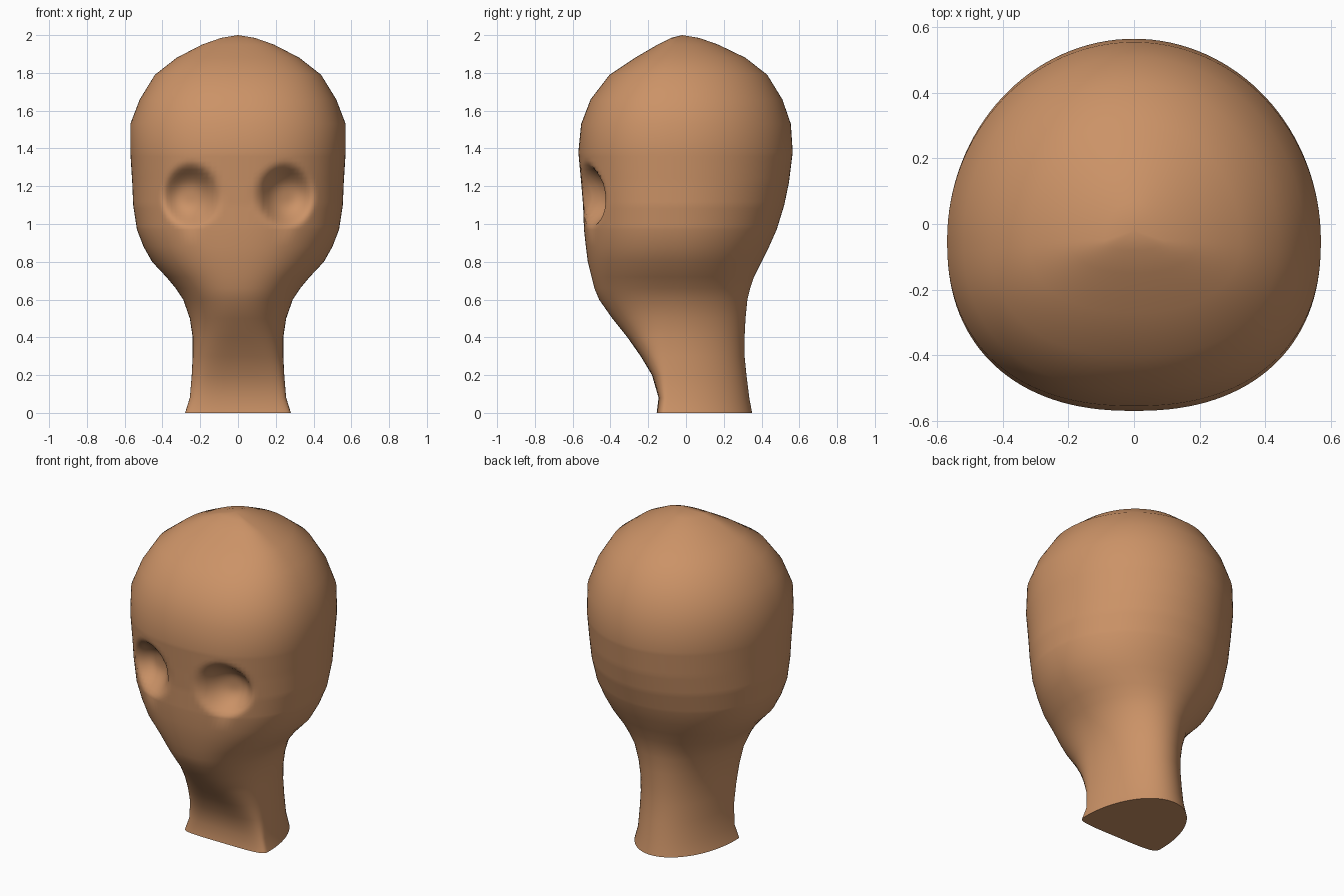
import bpy, bmesh, math

old_cube = bpy.data.objects.get("Cube")
if old_cube:
    bpy.data.objects.remove(old_cube, do_unlink=True)

# Rings from neck to crown: height, half width, front y, back y
RINGS = [
    (0, .28, -.155, .35), (.08, .255, -.145, .335), (.2, .245, -.18, .32),
    (.3, .24, -.24, .31), (.4, .24, -.31, .31), (.5, .255, -.39, .315),
    (.6, .29, -.46, .325), (.66, .33, -.485, .34), (.72, .38, -.5, .36),
    (.8, .455, -.52, .4), (.88, .5, -.53, .44), (.97, .535, -.54, .48),
    (1.1, .555, -.545, .52), (1.22, .56, -.555, .545), (1.38, .57, -.57, .565),
    (1.53, .57, -.555, .555), (1.66, .52, -.505, .51), (1.79, .44, -.405, .43),
    (1.88, .325, -.27, .315), (1.95, .19, -.15, .17), (1.985, .09, -.08, .07),
]
SIDES = 128
EYE_X, EYE_Z = .25, 1.15


def blend(a, b, t):
    return a + (b - a) * t


def power(value, exponent):
    return math.copysign(abs(value) ** exponent, value)


def socket_depth(x, z):
    """Soft oval dent on either side of the face."""
    r = math.hypot((abs(x) - EYE_X) / .16, (z - EYE_Z) / .18)
    return .115 * (1 - r ** 3) ** 2 if r < 1 else 0


def section(z, half, front, back):
    """Rounded-box front and rounder back; the neck base is flat in front."""
    base = max(0, 1 - z / .5)
    middle = blend(-.05, -.09, base)
    front_power = 2 / blend(2.3, 4.5, base)
    points = []
    for i in range(SIDES):
        a = math.tau * i / SIDES
        c, s = math.cos(a), math.sin(a)
        if s < 0:
            x = half * power(c, front_power)
            y = middle + (middle - front) * power(s, front_power)
            y += socket_depth(x, z)
        else:
            x, y = half * c, middle + (back - middle) * s
        points.append((x, y, z))
    return points


# Finer rings through the eye region
levels = []
for low, high in zip(RINGS, RINGS[1:]):
    steps = 7 if .9 < low[0] < 1.3 else 1
    levels += [[blend(p, q, k / steps) for p, q in zip(low, high)]
               for k in range(steps)]
levels.append(RINGS[-1])

# Loft the head and neck
bm = bmesh.new()
loops = [[bm.verts.new(p) for p in section(*level)] for level in levels]
for lower, upper in zip(loops, loops[1:]):
    for i in range(SIDES):
        j = (i + 1) % SIDES
        bm.faces.new((lower[i], lower[j], upper[j], upper[i]))
crown = bm.verts.new((0, -.02, 2))
for i in range(SIDES):
    bm.faces.new((loops[-1][i], loops[-1][(i + 1) % SIDES], crown))
bm.faces.new(loops[0][::-1])
bmesh.ops.recalc_face_normals(bm, faces=bm.faces)

mesh = bpy.data.meshes.new("head")
bm.to_mesh(mesh)
bm.free()
head = bpy.data.objects.new("head", mesh)
bpy.context.collection.objects.link(head)

# Skin colour
skin = bpy.data.materials.new("tan skin")
skin.use_nodes = True
color = (.6, .29, .135, 1)
skin.diffuse_color = color
skin.node_tree.nodes["Principled BSDF"].inputs["Base Color"].default_value = color
mesh.materials.append(skin)

bpy.ops.object.select_all(action="DESELECT")
head.select_set(True)
bpy.context.view_layer.objects.active = head
bpy.ops.object.shade_smooth_by_angle(angle=math.radians(60))
